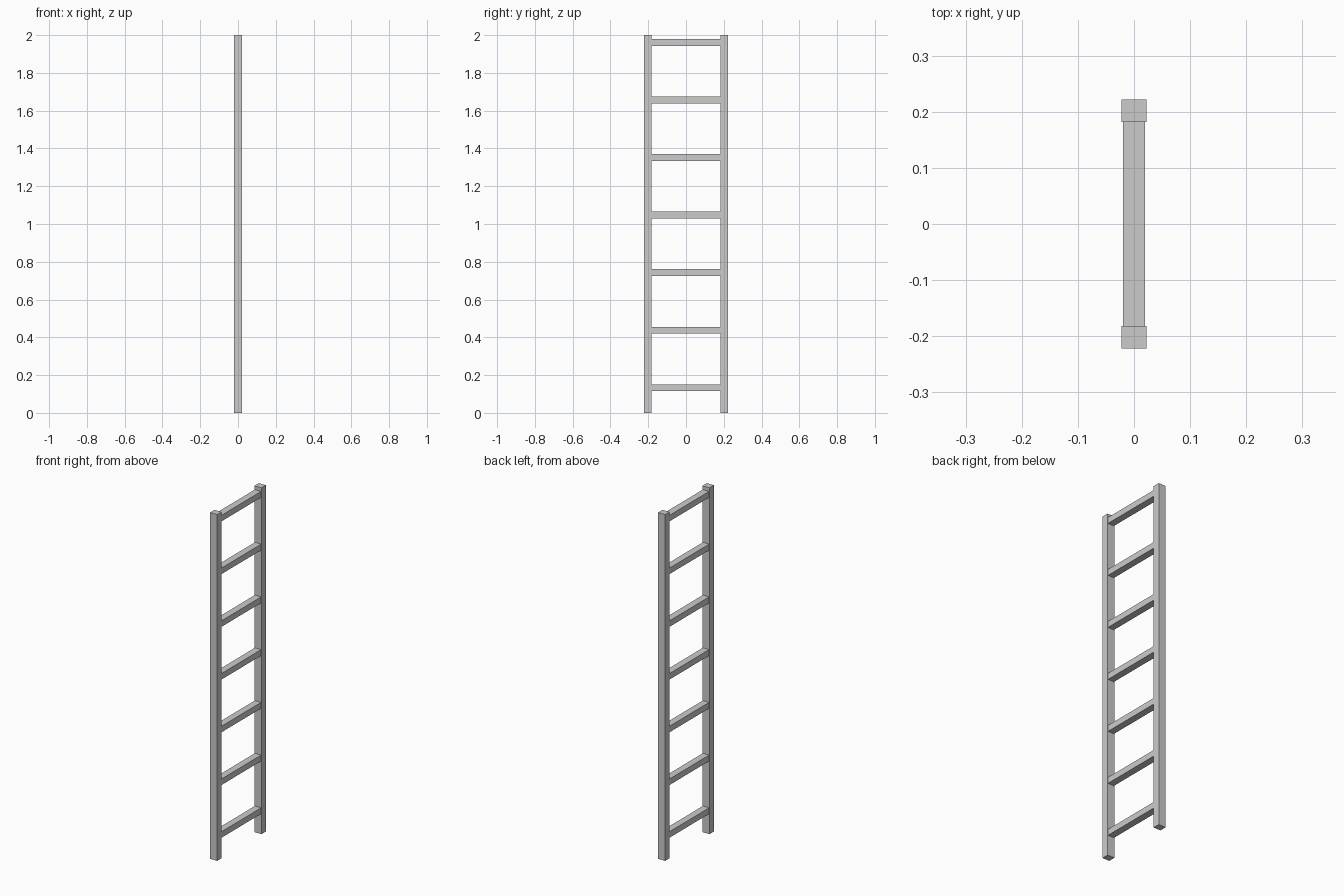
import bpy

if "Cube" in bpy.data.objects:
    bpy.data.objects.remove(bpy.data.objects["Cube"])


def box(name, size, location):
    bpy.ops.mesh.primitive_cube_add(size=1, location=location)
    obj = bpy.context.object
    obj.name = name
    obj.scale = size
    bpy.ops.object.transform_apply(location=False, rotation=False, scale=True)
    return obj


RAIL_Y = 0.202      # centre of each side rail
RAIL_W = 0.040
RAIL_D = 0.0446
RUNG_LENGTH = 2 * RAIL_Y - RAIL_W

# Side rails
for side, y in (("left", -RAIL_Y), ("right", RAIL_Y)):
    box(f"{side}_rail", (RAIL_D, RAIL_W, 2.0), (0, y, 1.0))

# Evenly spaced rungs between the rails
for i in range(7):
    box(f"rung_{i + 1}", (0.04, RUNG_LENGTH, 0.035), (0, 0, 0.134 + i * 0.3045))
